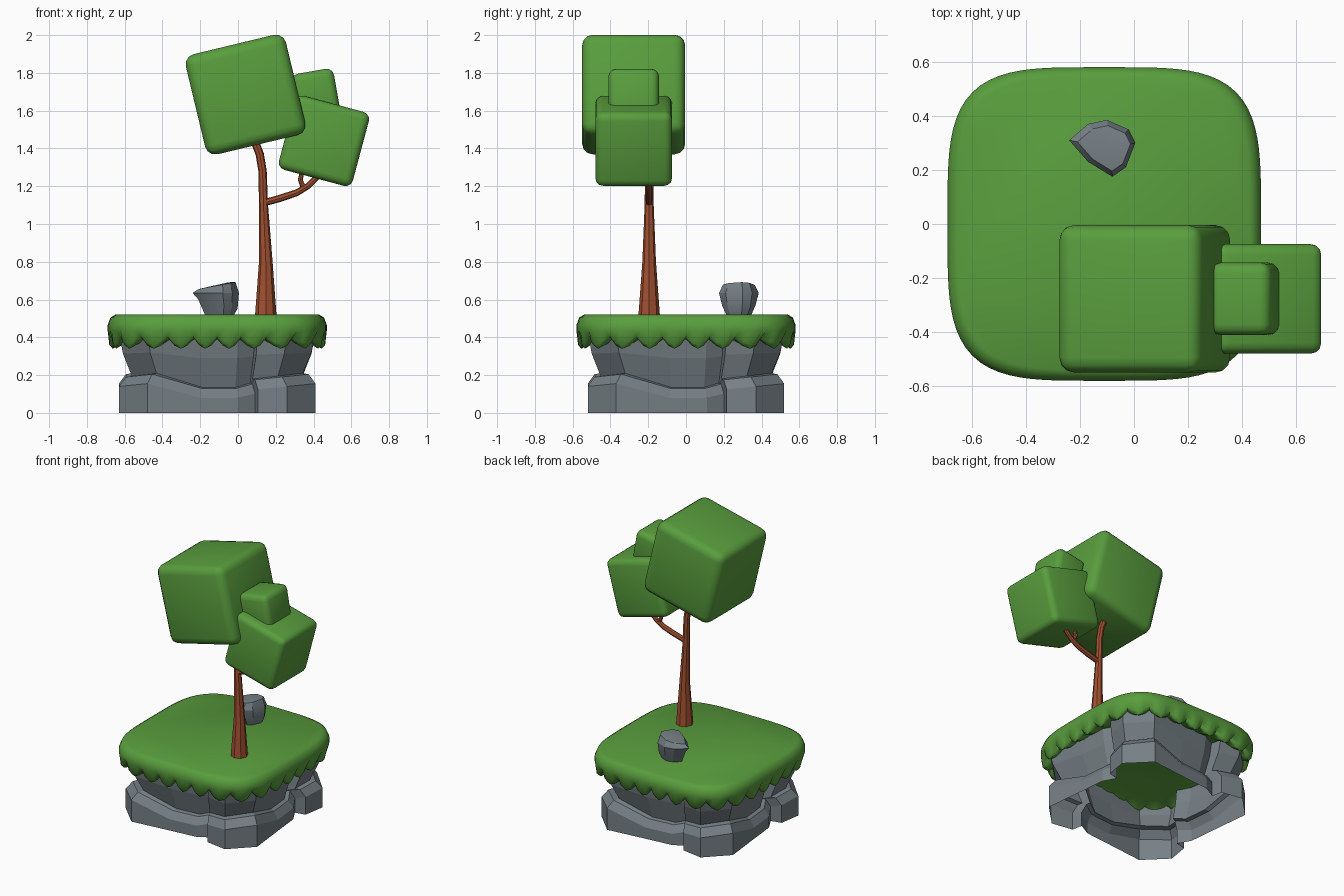
import bpy, bmesh
from math import cos, sin, tau, radians, pi

cube = bpy.data.objects.get("Cube")
if cube:
    bpy.data.objects.remove(cube, do_unlink=True)


def material(name, rgb):
    m = bpy.data.materials.new(name)
    m.use_nodes = True
    m.diffuse_color = (*rgb, 1)
    m.node_tree.nodes["Principled BSDF"].inputs["Base Color"].default_value = (*rgb, 1)
    return m


GREEN = material("leaf_green", (0.10, 0.34, 0.047))
GREY = material("stone_grey", (0.18, 0.215, 0.235))
BROWN = material("bark_brown", (0.36, 0.08, 0.03))
CX = -0.11  # island centre


def activate(ob):
    bpy.ops.object.select_all(action="DESELECT")
    ob.select_set(True)
    bpy.context.view_layer.objects.active = ob


def finish(bm, name, mat, angle):
    bmesh.ops.recalc_face_normals(bm, faces=bm.faces)
    me = bpy.data.meshes.new(name)
    bm.to_mesh(me)
    bm.free()
    me.materials.append(mat)
    ob = bpy.data.objects.new(name, me)
    bpy.context.collection.objects.link(ob)
    if angle:
        activate(ob)
        bpy.ops.object.shade_smooth_by_angle(angle=radians(angle))
    return ob


def loft(name, rings, mat, angle=0, caps=(True, True)):
    """Skin closed rings of points, with optional end caps."""
    bm = bmesh.new()
    loops = [[bm.verts.new(p) for p in ring] for ring in rings]
    for a, b in zip(loops, loops[1:]):
        for i in range(len(a)):
            j = (i + 1) % len(a)
            bm.faces.new((a[i], a[j], b[j], b[i]))
    if caps[0]:
        bm.faces.new(loops[0])
    if caps[1]:
        bm.faces.new(loops[-1])
    return finish(bm, name, mat, angle)


# Grass slab: rounded square with a scalloped hem
SCALLOPS, STEPS = 28, 4


def grass_ring(scale, z, wave=0, bulge=0):
    ring = []
    for i in range(SCALLOPS * STEPS):
        a = tau * i / (SCALLOPS * STEPS)
        r = 0.58 / (abs(cos(a)) ** 4 + abs(sin(a)) ** 4) ** 0.25
        s = abs(sin(pi * i / STEPS))
        r *= scale + bulge * s
        ring.append((CX + r * cos(a), r * sin(a), z - wave * s))
    return ring


loft("grass_top", [
    grass_ring(0.80, 0.395),
    grass_ring(0.90, 0.39, 0.03),
    grass_ring(0.935, 0.395, 0.055, 0.02),
    grass_ring(0.96, 0.41, 0.05, 0.025),
    grass_ring(1.0, 0.435),
    grass_ring(1.0, 0.465),
    grass_ring(0.975, 0.505),
    grass_ring(0.93, 0.52),
], GREEN, 50)

# Rock base: open shell of four corner lobes; x, y and how far each point rises
lobe = [(-0.52, -0.37, 0.8), (-0.37, -0.52, 1), (-0.09, -0.49, 0),
        (0.11, -0.47, 0), (0.20, -0.42, 0.3), (0.215, -0.495, 0.6)]
outline = []
for turn in range(4):
    for x, y, w in lobe:
        for _ in range(turn):
            x, y = -y, x
        outline.append((x, y, w))


def rock_ring(scale, z, rise=0):
    return [(CX + x * scale, y * scale, z + rise * w) for x, y, w in outline]


loft("rock_base", [
    rock_ring(1, 0),
    rock_ring(1, 0.08, 0.075),
    rock_ring(0.93, 0.13, 0.075),
    rock_ring(0.87, 0.135, 0.075),
    rock_ring(0.96, 0.29, 0.03),
    rock_ring(0.99, 0.40),
], GREY, caps=(False, False))

# Boulder: irregular stone, tapering to its foot
plan = [(-0.24, 0.31), (-0.17, 0.37), (-0.10, 0.385), (-0.02, 0.35),
        (0.005, 0.30), (-0.03, 0.21), (-0.08, 0.175), (-0.17, 0.23)]


def boulder_ring(scale, z, tilt, ox):
    return [(ox + (x + 0.11) * scale, 0.28 + (y - 0.28) * scale, z + tilt * (x + 0.11))
            for x, y in plan]


loft("boulder", [
    boulder_ring(0.55, 0.50, 0, -0.095),
    boulder_ring(0.85, 0.575, -0.2, -0.10),
    boulder_ring(1.0, 0.635, 0, -0.11),
    boulder_ring(0.8, 0.675, 0.15, -0.105),
    boulder_ring(0.45, 0.68, 0.1, -0.10),
], GREY, 25)


# Tree limbs: tapered round tubes; x, z, radius
def limb(name, points, y=-0.195):
    cu = bpy.data.curves.new(name, "CURVE")
    cu.dimensions = "3D"
    cu.bevel_depth = 1
    cu.bevel_resolution = 2
    cu.use_fill_caps = True
    sp = cu.splines.new("POLY")
    sp.points.add(len(points) - 1)
    for p, (x, z, r) in zip(sp.points, points):
        p.co = (x, y, z, 1)
        p.radius = r
    cu.materials.append(BROWN)
    ob = bpy.data.objects.new(name, cu)
    bpy.context.collection.objects.link(ob)
    activate(ob)
    bpy.ops.object.convert(target="MESH")
    bpy.ops.object.shade_smooth_by_angle(angle=radians(40))


limb("trunk", [(0.147, 0.50, 0.058), (0.147, 0.80, 0.036), (0.135, 1.10, 0.024),
               (0.13, 1.28, 0.022), (0.115, 1.37, 0.022), (0.08, 1.46, 0.022)])
limb("branch", [(0.13, 1.11, 0.018), (0.22, 1.135, 0.019), (0.31, 1.165, 0.018),
                (0.37, 1.20, 0.016), (0.45, 1.28, 0.015)])
limb("twig", [(0.365, 1.195, 0.014), (0.34, 1.205, 0.014), (0.33, 1.235, 0.013),
              (0.345, 1.30, 0.012)])


# Foliage: soft-edged tilted blocks
def foliage(name, centre, size, tilt, bevel):
    bm = bmesh.new()
    bmesh.ops.create_cube(bm, size=1)
    bmesh.ops.scale(bm, vec=size, verts=bm.verts)
    bmesh.ops.bevel(bm, geom=bm.edges[:], offset=bevel, segments=3,
                    profile=0.5, affect="EDGES")
    ob = finish(bm, name, GREEN, 40)
    ob.location = centre
    ob.rotation_euler.y = radians(-tilt)


foliage("foliage_large", (0.04, -0.277, 1.685), (0.545, 0.545, 0.545), 13.5, 0.055)
foliage("foliage_medium", (0.455, -0.277, 1.44), (0.405, 0.405, 0.405), -15, 0.04)
foliage("foliage_small", (0.41, -0.277, 1.685), (0.23, 0.268, 0.25), 10, 0.04)
